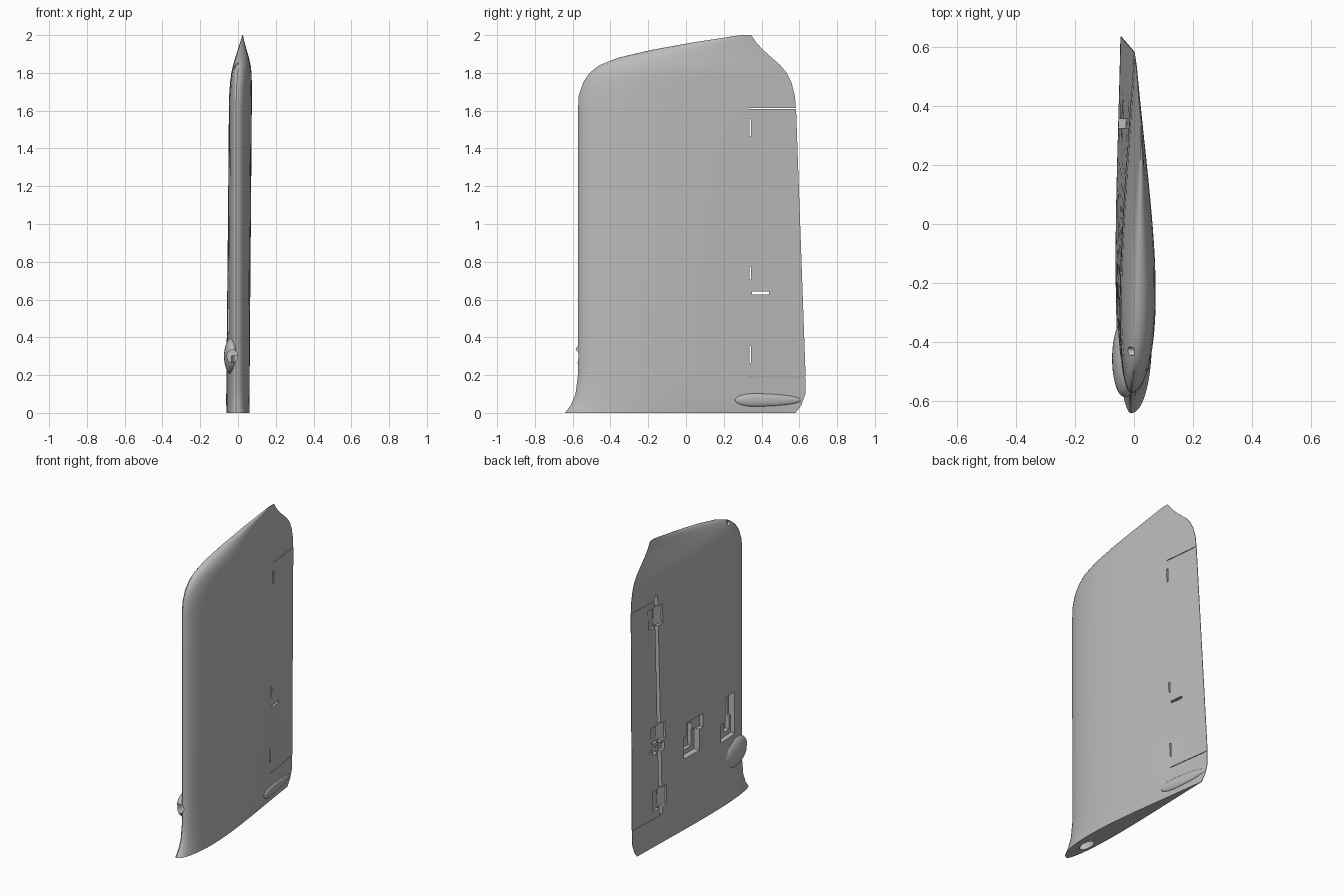
import bpy
import bmesh
from math import cos, pi, radians, sqrt
from mathutils import Matrix, Vector

old = bpy.data.objects.get("Cube")
if old:
    bpy.data.objects.remove(old, do_unlink=True)

grey = bpy.data.materials.new("plain grey")
grey.use_nodes = True
colour = (0.5, 0.5, 0.5, 1)
grey.diffuse_color = colour
grey.node_tree.nodes["Principled BSDF"].inputs["Base Color"].default_value = colour

# Span stations: height, leading y, trailing y, leading x, trailing x, thickness
STATIONS = [
    (0, -.64, .58, -.01, -.044, 1),
    (.04, -.61, .61, -.01, -.045, 1),
    (.1, -.585, .632, -.01, -.045, 1),
    (.2, -.572, .633, -.01, -.044, 1),
    (1.6, -.572, .583, -.01, -.001, 1),
    (1.68, -.568, .576, -.009, .001, .99),
    (1.75, -.545, .558, -.006, .004, .95),
    (1.8, -.51, .533, -.002, .008, .88),
    (1.84, -.46, .5, .003, .011, .77),
    (1.88, -.36, .455, .008, .014, .6),
    (1.92, -.19, .41, .013, .018, .4),
    (1.96, .03, .373, .018, .021, .2),
    (2, .29, .345, .024, .025, .02),
]
UPPER, LOWER = 0.083, -0.042


def station(z):
    """Section values at a height, blended between stations."""
    z = min(max(z, 0), 2)
    for low, high in zip(STATIONS, STATIONS[1:]):
        if z <= high[0]:
            f = (z - low[0]) / (high[0] - low[0])
            return [a + (b - a) * f for a, b in zip(low, high)][1:]


def section_x(t, z, bulge):
    """Skin position across the fin at chord fraction t."""
    lead, trail, lead_x, trail_x, thick = station(z)
    curve = 2.969 * sqrt(t) - 1.26 * t - 3.516 * t**2 + 2.843 * t**3 - 1.015 * t**4
    curve = curve * (1 - 0.4 * t * t) + 0.012 * t
    return lead_x + (trail_x - lead_x) * t + bulge * thick * curve


def skin(y, z, bulge):
    lead, trail = station(z)[:2]
    return section_x(min(max((y - lead) / (trail - lead), 0), 1), z, bulge)


def make_object(name, bm):
    bmesh.ops.recalc_face_normals(bm, faces=bm.faces[:])
    mesh = bpy.data.meshes.new(name)
    bm.to_mesh(mesh)
    bm.free()
    mesh.materials.append(grey)
    obj = bpy.data.objects.new(name, mesh)
    bpy.context.collection.objects.link(obj)
    return obj


def smooth(obj):
    bpy.ops.object.select_all(action='DESELECT')
    obj.select_set(True)
    bpy.context.view_layer.objects.active = obj
    bpy.ops.object.shade_smooth_by_angle(angle=radians(30))


def combine(target, tool, operation):
    """Boolean the tool into the target, then discard the tool."""
    tool.hide_render = True
    mod = target.modifiers.new("shape", 'BOOLEAN')
    mod.operation = operation
    mod.solver = 'EXACT'
    mod.object = tool
    bpy.context.view_layer.objects.active = target
    bpy.ops.object.modifier_apply(modifier=mod.name)
    bpy.data.objects.remove(tool, do_unlink=True)


def pocket(y0, y1, z0, z1, depth, far_depth=None):
    """Recess in the flat side; depth may ramp from y0 to y1."""
    far_depth = depth if far_depth is None else far_depth
    bm = bmesh.new()
    rings = []
    for inner in (False, True):
        ring = []
        for y, z, d in ((y0, z0, depth), (y1, z0, far_depth),
                        (y1, z1, far_depth), (y0, z1, depth)):
            x = skin(y, z, LOWER) + d if inner else -0.2
            ring.append(bm.verts.new((x, y, z)))
        rings.append(ring)
        bm.faces.new(ring)
    for i in range(4):
        j = (i + 1) % 4
        bm.faces.new((rings[0][i], rings[0][j], rings[1][j], rings[1][i]))
    combine(fin, make_object("pocket_cutter", bm), 'DIFFERENCE')


def bore(centre, size, axis):
    """Round hole along the given axis."""
    bm = bmesh.new()
    turn = Vector(axis).to_track_quat('Z', 'Y').to_matrix().to_4x4()
    bmesh.ops.create_cone(bm, cap_ends=True, segments=32, radius1=1, radius2=1, depth=2)
    bmesh.ops.transform(bm, verts=bm.verts[:], matrix=turn)
    bmesh.ops.scale(bm, vec=size, verts=bm.verts[:])
    bmesh.ops.translate(bm, vec=centre, verts=bm.verts[:])
    combine(fin, make_object("bore_cutter", bm), 'DIFFERENCE')


# Main body lofted through the span stations
COUNT = 26
chord = [(1 - cos(pi * i / COUNT)) / 2 for i in range(COUNT + 1)]
outline = [(t, UPPER) for t in reversed(chord)] + [(t, LOWER) for t in chord[1:]]
heights = {row[0] for row in STATIONS} | {0.2 * i for i in range(2, 8)}
heights |= {(a[0] + b[0]) / 2 for a, b in zip(STATIONS[5:], STATIONS[6:])}
bm = bmesh.new()
rings = []
for z in sorted(heights):
    lead, trail = station(z)[:2]
    rings.append([bm.verts.new((section_x(t, z, side), lead + (trail - lead) * t, z))
                  for t, side in outline])
for low, high in zip(rings, rings[1:]):
    for i in range(len(outline)):
        j = (i + 1) % len(outline)
        bm.faces.new((low[i], low[j], high[j], high[i]))
bm.faces.new(rings[0])
bm.faces.new(rings[-1])
fin = make_object("fin_body", bm)

# Intake fairing on the leading edge
bm = bmesh.new()
bmesh.ops.create_uvsphere(bm, u_segments=40, v_segments=24, radius=1)
bmesh.ops.scale(bm, vec=(.044, .135, .098), verts=bm.verts[:])
bmesh.ops.rotate(bm, cent=(0, 0, 0), matrix=Matrix.Rotation(-0.15, 3, 'X'), verts=bm.verts[:])
bmesh.ops.translate(bm, vec=(-.03, -.455, .3), verts=bm.verts[:])
combine(fin, make_object("intake_fairing", bm), 'UNION')

# Intake duct and root cable opening
bore((-.03, -.53, .3), (.028, .1, .034), (0, 1, 0))
bore((-.008, -.45, .1), (.028, .06, .2), (0, 0, 1))

# Control surface gap along the hinge line and at both ends
pocket(.325, .355, .19, 1.64, .024)
for z in (.188, 1.61):
    pocket(.335, .75, z, z + .004, .3)

# Hinge recesses with a through slit each
for z0, z1 in ((.24, .37), (.68, .79), (1.44, 1.57)):
    pocket(.28, .34, z0, z1, .012, .032)
    pocket(.34, .42, z0, z1, .026, .003)
    pocket(.335, .345, z0 + .025, z1 - .015, .3)

# Control horn recess and slit
pocket(.29, .41, .61, .66, .022)
pocket(.35, .44, .627, .643, .3)

# Servo bays, each stepped
pocket(-.06, .1, .47, .61, .04)
pocket(-.1, .07, .61, .7, .025, .045)
pocket(-.03, .05, .5, .66, .065)
pocket(-.45, -.29, .43, .55, .03)
pocket(-.45, -.34, .55, .71, .045)
pocket(-.43, -.37, .46, .67, .06)

# Small tip lamp recess
bore((-.03, -.43, 1.84), (.03, .015, .02), (1, 0, 0))
smooth(fin)

# Teardrop fairing on the curved side near the root
bm = bmesh.new()
bmesh.ops.create_uvsphere(bm, u_segments=32, v_segments=24, radius=1)
for v in bm.verts:
    x, y, z = v.co
    y = 0.36 + y * (0.25 if y > 0 else 0.1)
    z = 0.068 + z * 0.034
    v.co = (skin(y, z, UPPER) + max(x * 0.014, -0.002), y, z)
smooth(make_object("root_teardrop_fairing", bm))
